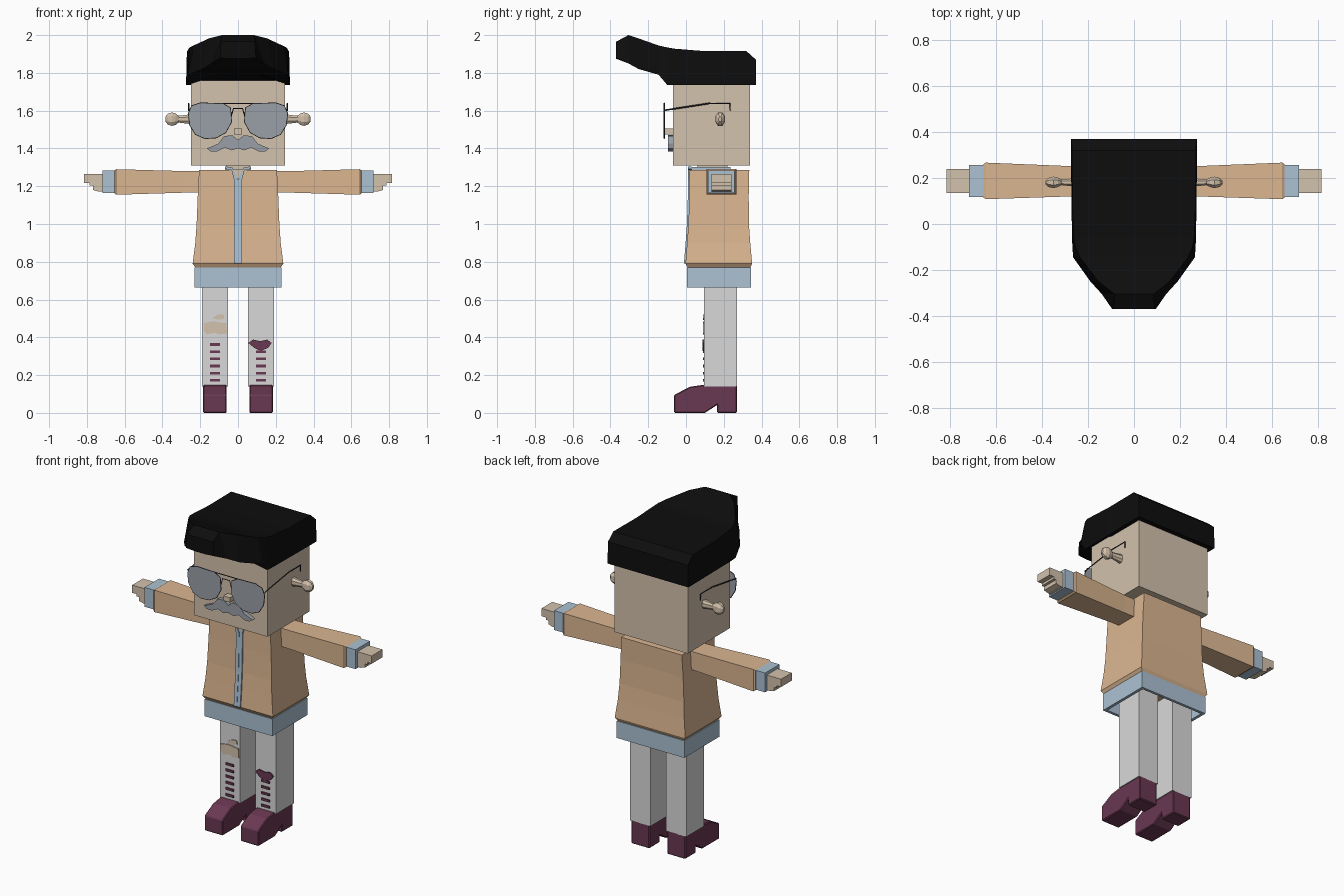
import bpy, bmesh
from mathutils import Vector

cube = bpy.data.objects.get("Cube")
if cube:
    bpy.data.objects.remove(cube, do_unlink=True)


def material(name, rgb):
    linear = [(c / 255 / 12.92) if c < 11 else ((c / 255 + 0.055) / 1.055) ** 2.4 for c in rgb]
    m = bpy.data.materials.new(name)
    m.use_nodes = True
    m.diffuse_color = (*linear, 1)
    m.node_tree.nodes["Principled BSDF"].inputs["Base Color"].default_value = (*linear, 1)
    return m


skin = material("skin", (211, 194, 172))
tan = material("jacket_tan", (219, 182, 145))
blue = material("denim_blue", (172, 194, 212))
white = material("trouser_white", (217, 217, 217))
grey = material("lens_grey", (154, 160, 168))
black = material("hair_black", (13, 13, 13))
maroon = material("boot_maroon", (106, 56, 82))
wire = material("wire_dark", (50, 50, 58))


def build(name, verts, faces, mat):
    bm = bmesh.new()
    vs = [bm.verts.new(v) for v in verts]
    for f in faces:
        bm.faces.new([vs[i] for i in f])
    bmesh.ops.recalc_face_normals(bm, faces=bm.faces)
    me = bpy.data.meshes.new(name)
    bm.to_mesh(me)
    bm.free()
    me.materials.append(mat)
    ob = bpy.data.objects.new(name, me)
    bpy.context.collection.objects.link(ob)
    return ob


def loft(name, rings, mat):
    """Skin a list of equal-length rings and cap both ends."""
    n, verts = len(rings[0]), [p for r in rings for p in r]
    faces = [list(range(n)), list(range(len(verts) - n, len(verts)))]
    for k in range(len(rings) - 1):
        for i in range(n):
            j = (i + 1) % n
            faces.append([k * n + i, k * n + j, k * n + n + j, k * n + n + i])
    return build(name, verts, faces, mat)


def box(name, x, y, z, mat):
    return loft(name, [[(x[0], y[0], h), (x[1], y[0], h), (x[1], y[1], h), (x[0], y[1], h)] for h in z], mat)


def plate(name, xz, y0, y1, mat):
    """Extrude an x-z outline along y."""
    return loft(name, [[(x, y, z) for x, z in xz] for y in (y0, y1)], mat)


def rod(name, points, mat, radius=0.003, closed=False):
    cu = bpy.data.curves.new(name, 'CURVE')
    cu.dimensions, cu.bevel_depth, cu.bevel_resolution = '3D', radius, 0
    sp = cu.splines.new('POLY')
    sp.points.add(len(points) - 1)
    for p, co in zip(sp.points, points):
        p.co = (*co, 1)
    sp.use_cyclic_u = closed
    cu.materials.append(mat)
    ob = bpy.data.objects.new(name, cu)
    bpy.context.collection.objects.link(ob)
    return ob


def mirrored(half):
    return half + [(-x, z) for x, z in reversed(half) if x > 0]


# Head, neck and nose
box("head", (-.25, .25), (-.07, .34), (1.31, 1.76), skin)
box("neck", (-.06, .06), (.06, .22), (1.26, 1.32), skin)
box("nose", (-.022, .022), (-.11, -.06), (1.475, 1.505), skin)

# Swept-forward hair: y, bottom half width, bottom, top half width, top, centre underside
hair = [(.37, .275, 1.735, .272, 1.87, 1.735),
        (.32, .275, 1.735, .27, 1.915, 1.735),
        (.10, .272, 1.735, .268, 1.915, 1.735),
        (-.06, .27, 1.735, .262, 1.928, 1.79),
        (-.10, .268, 1.737, .255, 1.935, 1.795),
        (-.145, .265, 1.79, .235, 1.945, 1.797),
        (-.25, .19, 1.82, .155, 1.982, 1.82),
        (-.305, .14, 1.85, .085, 2.0, 1.85),
        (-.37, .095, 1.88, .09, 1.965, 1.875)]
loft("hair", [[(-w, y, b), (-t, y, h), (t, y, h), (w, y, b), (w * .4, y, c), (-w * .4, y, c)]
              for y, w, b, t, h, c in hair], black)

# Moustache
plate("moustache", mirrored([(0, 1.445), (.03, 1.47), (.075, 1.465), (.105, 1.425), (.165, 1.4),
                             (.145, 1.385), (.11, 1.385), (.07, 1.405), (.035, 1.39), (0, 1.4)]),
      -.095, -.065, grey)

# Glasses
lens = [(.04, 1.615), (.08, 1.637), (.2, 1.64), (.245, 1.625), (.262, 1.585), (.255, 1.525),
        (.225, 1.475), (.175, 1.453), (.115, 1.457), (.065, 1.485), (.035, 1.54)]
for s, side in ((1, "left"), (-1, "right")):
    rim = [(s * x, z) for x, z in lens]
    plate(side + "_lens", rim, -.118, -.113, grey)
    rod(side + "_lens_rim", [(x, -.115, z) for x, z in rim], wire, closed=True)
    rod(side + "_temple", [(s * .262, y, z) for y, z in
                           ((-.115, 1.602), (.12, 1.638), (.233, 1.638), (.233, 1.6))], wire, .004)
rod("brow_bar", [(-.08, -.115, 1.637), (.08, -.115, 1.637)], wire)
rod("bridge", [(-.036, -.115, 1.57), (-.024, -.115, 1.612), (.024, -.115, 1.612), (.036, -.115, 1.57)], wire)

# Jacket: height, half width, front and back
jacket = [(.765, .222, .012, .338), (.79, .24, -.003, .35), (.9, .226, .006, .34),
          (1.0, .219, .013, .333), (1.15, .213, .018, .332), (1.287, .206, .02, .335)]
loft("jacket", [[(-w, f, z), (w, f, z), (w, b, z), (-w, b, z)] for z, w, f, b in jacket], tan)

# Hem: an open band
outer, inner = ((.23, .005, .345), (.212, .022, .328))
corners = [(s * w, y, z) for z in (.665, .77) for w, f, b in (outer, inner)
           for s, y in ((-1, f), (1, f), (1, b), (-1, b))]
faces = []
for i in range(4):
    j = (i + 1) % 4
    for a, b in ((0, 4), (4, 12), (12, 8), (8, 0)):
        faces.append([a + i, a + j, b + j, b + i])
build("hem_band", corners, faces, blue)

# Zip strip following the jacket front, with an open collar above it
for s, side in ((1, "left"), (-1, "right")):
    loft(side + "_zip_strip", [[(s * .001, f - .008, z), (s * .022, f - .008, z),
                                (s * .022, f + .004, z), (s * .001, f + .004, z)]
                               for z, w, f, b in jacket[1:5] + [(1.235, 0, .019, 0)]], blue)
    plate(side + "_collar_flap", [(s * .001, 1.235), (s * .022, 1.235), (s * .034, 1.285),
                                  (s * .07, 1.292), (s * .07, 1.305), (s * .03, 1.3)], .01, .03, blue)
    box(side + "_collar", sorted((s * .06, s * .07)), (.03, .235), (1.28, 1.303), blue)
box("back_collar", (-.07, .07), (.225, .235), (1.28, 1.303), blue)
plate("chest_skin", [(0, 1.237), (.03, 1.288), (-.03, 1.288)], .015, .025, skin)

# Arms, cuffs, hands and ears
hand = [(.7, 1.265), (.815, 1.265), (.815, 1.217), (.785, 1.217), (.785, 1.203),
        (.768, 1.203), (.768, 1.18), (.74, 1.172), (.7, 1.172)]
for s, side in ((1, "left"), (-1, "right")):
    sleeve = [(.18, .122, .25, 1.168, 1.28), (.28, .12, .252, 1.166, 1.28),
              (.645, .108, .267, 1.155, 1.29), (.655, .115, .26, 1.162, 1.284)]
    loft(side + "_sleeve", [[(s * x, f, lo), (s * x, b, lo), (s * x, b, hi), (s * x, f, hi)]
                            for x, f, b, lo, hi in sleeve], tan)
    box(side + "_cuff", sorted((s * .65, s * .718)), (.117, .257), (1.165, 1.284), blue)
    plate(side + "_hand", [(s * x, z) for x, z in hand], .136, .24, skin)

    octagon = [(1, .45), (.45, 1), (-.45, 1), (-1, .45), (-1, -.45), (-.45, -1), (.45, -1), (1, -.45)]
    ear = [(.24, .02, .027), (.315, .012, .018), (.33, .02, .03), (.35, .025, .036),
           (.372, .02, .028), (.385, .008, .012)]
    loft(side + "_ear", [[(s * x, .181 + a * ry, 1.555 + c * rz) for a, c in octagon]
                         for x, ry, rz in ear], skin)

# Legs and heeled boots
boot = [(-.063, 0), (-.063, .095), (.02, .138), (.08, .147), (.27, .147), (.27, 0),
        (.165, 0), (.165, .042), (.1, 0)]
for s, side in ((1, "left"), (-1, "right")):
    cx = s * .122
    box(side + "_leg", (cx - .069, cx + .069), (.096, .27), (.14, .77), white)
    ob = loft(side + "_boot", [[(cx + dx, y, z) for y, z in boot] for dx in (-.062, .062)], maroon)
    bev = ob.modifiers.new("soft_edges", 'BEVEL')
    bev.width, bev.segments, bev.limit_method, bev.angle_limit = .005, 1, 'ANGLE', .7
    # Boot laces up the shin
    for k in range(6):
        z = .165 + k * .038
        box(side + "_lace", (cx - .027, cx + .027), (.089, .097), (z, z + .014), maroon)

# Torn knee patches and the lace bow
plate("knee_tear", [(-.182, .475), (-.13, .485), (-.062, .475), (-.058, .42), (-.1, .415),
                    (-.12, .425), (-.165, .415), (-.18, .435)], .09, .097, skin)
plate("small_knee_tear", [(-.135, .5), (-.11, .52), (-.075, .522), (-.07, .5), (-.1, .493)], .09, .097, skin)
plate("lace_bow", [(.055, .37), (.08, .388), (.118, .38), (.155, .388), (.178, .37),
                   (.16, .345), (.12, .328), (.085, .345)], .087, .096, maroon)
